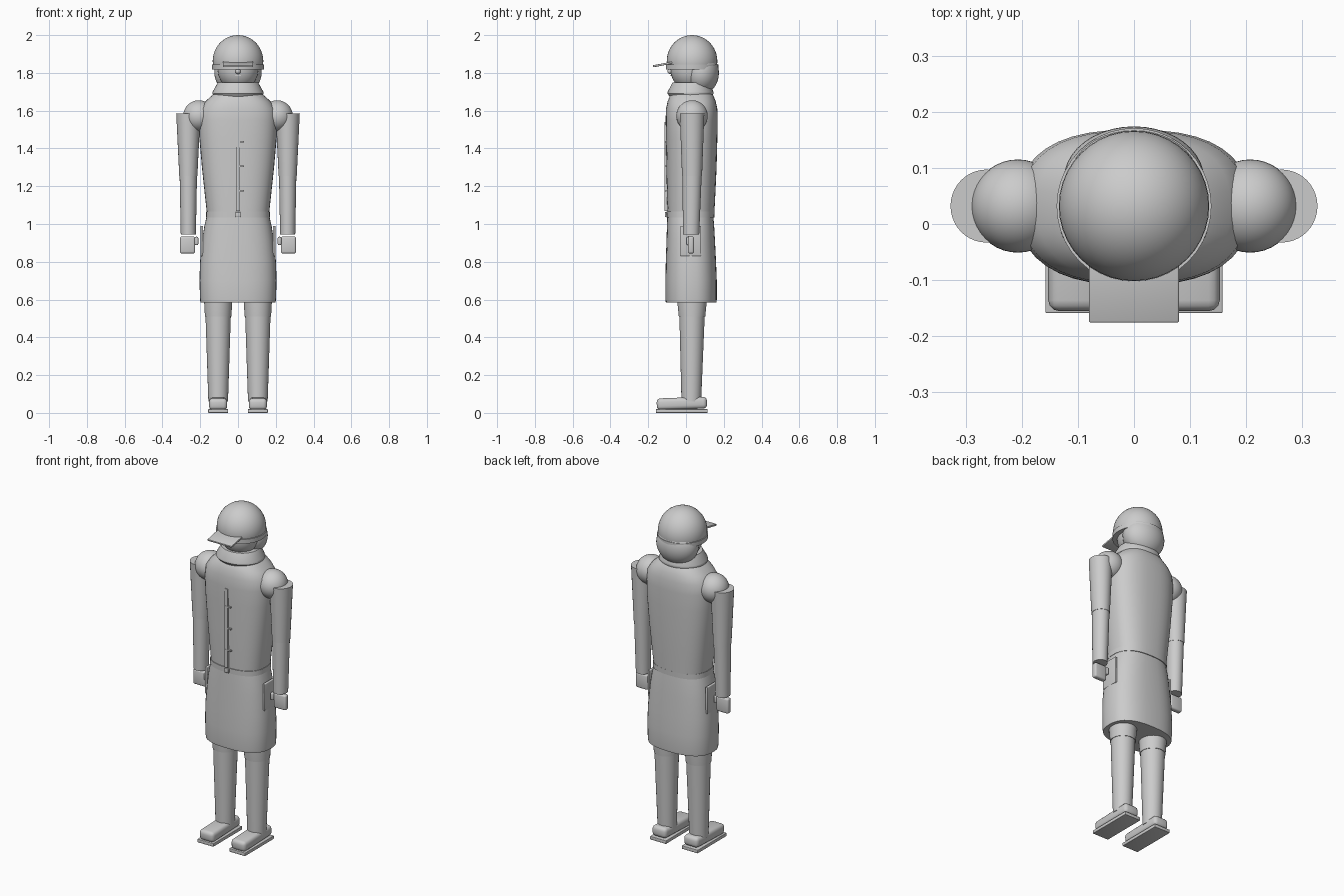
import bpy, bmesh, math
from mathutils import Matrix

cube = bpy.data.objects.get("Cube")
if cube:
    bpy.data.objects.remove(cube, do_unlink=True)

grey = bpy.data.materials.new("light_grey")
grey.use_nodes = True
grey.diffuse_color = (0.6, 0.6, 0.6, 1)
grey.node_tree.nodes["Principled BSDF"].inputs["Base Color"].default_value = (0.6, 0.6, 0.6, 1)
AXIS_Y = 0.032


def finish(name, bm, smooth=True):
    bmesh.ops.recalc_face_normals(bm, faces=bm.faces)
    mesh = bpy.data.meshes.new(name)
    bm.to_mesh(mesh)
    bm.free()
    mesh.materials.append(grey)
    obj = bpy.data.objects.new(name, mesh)
    bpy.context.collection.objects.link(obj)
    if smooth:
        bpy.ops.object.select_all(action="DESELECT")
        obj.select_set(True)
        bpy.context.view_layer.objects.active = obj
        bpy.ops.object.shade_smooth_by_angle(angle=math.radians(40))
    return obj


def loft(name, rings, power=2.0, sides=40):
    """Skin superellipse rings given as (z, rx, ry, cx, cy)."""
    bm = bmesh.new()
    loops = []
    for z, rx, ry, cx, cy in rings:
        loop = []
        for i in range(sides):
            a = math.tau * i / sides
            c, s = math.cos(a), math.sin(a)
            x = math.copysign(abs(c) ** (2 / power), c)
            y = math.copysign(abs(s) ** (2 / power), s)
            loop.append(bm.verts.new((cx + rx * x, cy + ry * y, z)))
        loops.append(loop)
    for low, high in zip(loops, loops[1:]):
        for i in range(sides):
            j = (i + 1) % sides
            bm.faces.new((low[i], low[j], high[j], high[i]))
    bm.faces.new(loops[0])
    bm.faces.new(loops[-1])
    return finish(name, bm)


def ball(name, centre, radii, cut=None):
    bm = bmesh.new()
    bmesh.ops.create_uvsphere(bm, u_segments=40, v_segments=24, radius=1)
    bmesh.ops.scale(bm, vec=radii, verts=bm.verts)
    bmesh.ops.translate(bm, vec=centre, verts=bm.verts)
    if cut is not None:
        bmesh.ops.bisect_plane(bm, geom=bm.verts[:] + bm.edges[:] + bm.faces[:],
                               plane_co=(0, 0, cut), plane_no=(0, 0, -1), clear_outer=True)
        bmesh.ops.holes_fill(bm, edges=[e for e in bm.edges if e.is_boundary])
    return finish(name, bm)


def box(name, centre, size, bevel=0.0, tilt=0.0):
    bm = bmesh.new()
    bmesh.ops.create_cube(bm, size=1)
    bmesh.ops.scale(bm, vec=size, verts=bm.verts)
    if bevel:
        bmesh.ops.bevel(bm, geom=bm.edges[:], offset=bevel, segments=3, profile=0.5, affect="EDGES")
    bmesh.ops.transform(bm, matrix=Matrix.Translation(centre) @ Matrix.Rotation(tilt, 4, "X"), verts=bm.verts)
    return finish(name, bm, bevel > 0)


# Jacket, belt and skirt
loft("jacket", [
    (1.05, 0.164, 0.124, 0, 0.026), (1.15, 0.175, 0.128, 0, 0.027),
    (1.30, 0.191, 0.133, 0, 0.029), (1.45, 0.204, 0.136, 0, 0.030),
    (1.55, 0.207, 0.138, 0, 0.030), (1.61, 0.200, 0.136, 0, 0.030),
    (1.65, 0.172, 0.127, 0, 0.030), (1.68, 0.138, 0.115, 0, 0.030),
    (1.70, 0.115, 0.100, 0, 0.030)], 2.5)
loft("belt", [(1.035, 0.169, 0.126, 0, 0.024), (1.065, 0.168, 0.127, 0, 0.024)], 2.5)
loft("skirt", [
    (0.585, 0.199, 0.134, 0, 0.027), (0.60, 0.201, 0.136, 0, 0.027),
    (0.70, 0.204, 0.136, 0, 0.027), (0.80, 0.201, 0.133, 0, 0.026),
    (0.92, 0.189, 0.128, 0, 0.025), (0.99, 0.178, 0.125, 0, 0.024),
    (1.04, 0.166, 0.122, 0, 0.023)], 2.5)

# Front zip with teeth and buckle
box("zip_strip", (0, -0.106, 1.305), (0.02, 0.014, 0.47))
for z in (1.175, 1.305, 1.435):
    box("zip_button", (0.014, -0.108, z), (0.034, 0.012, 0.008))
box("belt_buckle", (0, -0.106, 1.05), (0.028, 0.012, 0.026), 0.003)

# Collar, head and hair
loft("collar", [
    (1.675, 0.128, 0.112, 0, 0.025), (1.69, 0.136, 0.122, 0, 0.024),
    (1.70, 0.134, 0.121, 0, 0.024), (1.748, 0.108, 0.100, 0, 0.028)], 2.1)
ball("head", (0, 0.025, 1.82), (0.108, 0.107, 0.115))
ball("hair", (0, 0.080, 1.80), (0.125, 0.094, 0.115))
ball("nose", (0, -0.084, 1.808), (0.014, 0.014, 0.014))
box("mouth", (0, -0.075, 1.786), (0.034, 0.012, 0.005))

# Cap
ball("cap_dome", (0, AXIS_Y, 1.862), (0.134, 0.134, 0.138), cut=1.835)
loft("cap_band", [(1.818, 0.137, 0.139, 0, AXIS_Y), (1.845, 0.138, 0.139, 0, AXIS_Y)])
box("cap_peak", (0, -0.122, 1.845), (0.16, 0.108, 0.011), 0.003, math.radians(11))

# Limbs, mirrored left and right
for side, word in ((1, "left"), (-1, "right")):
    ax, lx, y = side * 0.263, side * 0.105, AXIS_Y
    ball(word + "_shoulder", (side * 0.207, y, 1.572), (0.083, 0.083, 0.083))
    loft(word + "_upper_arm", [(1.255, 0.048, 0.053, ax, y), (1.585, 0.064, 0.065, ax, y)])
    loft(word + "_forearm", [(0.945, 0.040, 0.043, ax, y - 0.005), (1.26, 0.046, 0.051, ax, y)])
    box(word + "_hand", (side * 0.267, 0.026, 0.889), (0.08, 0.032, 0.09), 0.01)
    box(word + "_thumb", (side * 0.220, 0.022, 0.910), (0.02, 0.04, 0.045), 0.008)
    loft(word + "_thigh", [(0.51, 0.070, 0.070, lx, y), (0.60, 0.075, 0.079, lx, y), (0.72, 0.075, 0.08, lx, y)])
    loft(word + "_shin", [(0.06, 0.052, 0.052, lx, y - 0.004), (0.515, 0.067, 0.067, lx, y)])
    box(word + "_shoe", (lx, -0.022, 0.05), (0.096, 0.266, 0.062), 0.02, math.radians(2))
    box(word + "_sole", (lx, -0.022, 0.01), (0.106, 0.274, 0.02), 0.003)
    box(word + "_pocket", (side * 0.191, 0.025, 0.91), (0.014, 0.11, 0.16), 0.004)
